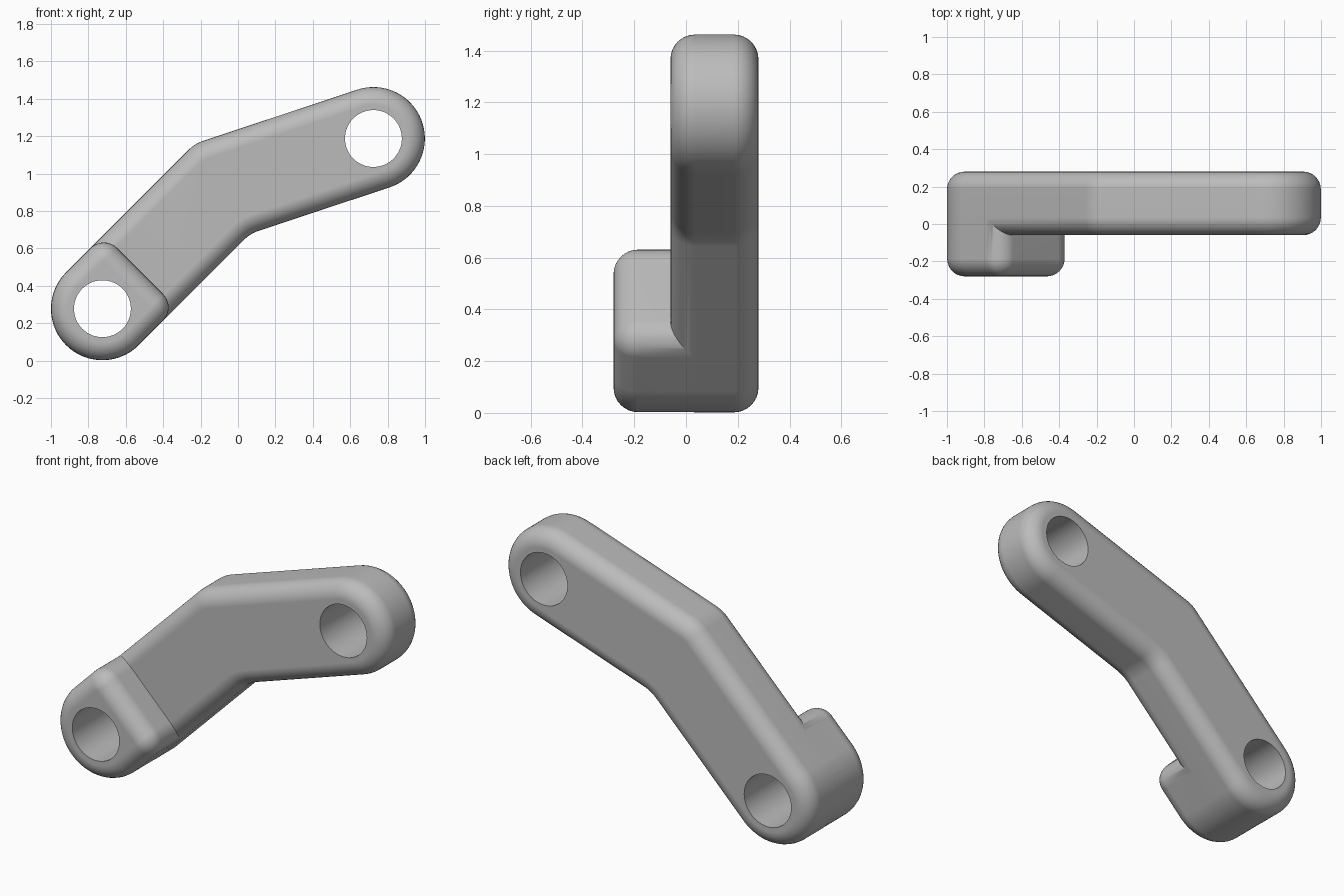
import bpy, bmesh
from math import sin, cos, pi, radians, atan2
from mathutils import Vector

cube = bpy.data.objects.get("Cube")
if cube:
    bpy.data.objects.remove(cube)

R, HOLE, BEVEL = 0.275, 0.152, 0.095
LOW, BEND, HIGH = Vector((-0.725, 0.277)), Vector((-0.083, 0.919)), Vector((0.724, 1.187))

grey = bpy.data.materials.new("light grey")
grey.use_nodes = True
color = (0.5, 0.5, 0.5, 1)
grey.diffuse_color = color
grey.node_tree.nodes["Principled BSDF"].inputs["Base Color"].default_value = color


def direction(angle):
    return Vector((cos(angle), sin(angle)))


def arc(center, radius, start, end, steps):
    return [center + direction(start + (end - start) * i / steps) * radius
            for i in range(steps + 1)]


A1 = atan2(*(BEND - LOW).yx)
A2 = atan2(*(HIGH - BEND).yx)


def arm_outline(inset):
    """Bent bar with round ends and a softened elbow."""
    r, mid = 0.2, direction((A1 + A2) / 2 + pi / 2)
    miter = cos((A1 - A2) / 2)
    outer = BEND + mid * (R - r) / miter
    inner = BEND - mid * (R + r) / miter
    q = pi / 2
    return (arc(LOW, R - inset, A1 + 3 * q, A1 + q, 48)
            + arc(outer, r - inset, A1 + q, A2 + q, 8)
            + arc(HIGH, R - inset, A2 + q, A2 - q, 48)
            + arc(inner, r + inset, A2 + q, A1 + q, 8))


def foot_outline(inset):
    """Round end with a square, softened opposite end."""
    r, q, size = 0.1, pi / 2, R - 0.0008
    along, side = direction(A1), direction(A1 + q)
    tip = LOW + along * (0.285 - r)
    return (arc(LOW, size - inset, A1 + 3 * q, A1 + q, 48)
            + arc(tip + side * (size - r), r - inset, A1 + q, A1, 10)
            + arc(tip - side * (size - r), r - inset, A1, A1 - q, 10))


def slab(name, outline, front, back, round_back):
    """Extrude an outline along y, with rounded rims."""
    steps = 8
    rims = [(BEVEL * (1 - cos(t)), front + BEVEL * (1 - sin(t)))
            for t in (pi / 2 * (steps - i) / steps for i in range(steps + 1))]
    # the front rim runs from the inset face out to the full side
    if round_back:
        rims += [(i, front + back - y) for i, y in reversed(rims)]
    else:
        rims.append((0, back))
    bm = bmesh.new()
    rings = [[bm.verts.new((p.x, y, p.y)) for p in outline(i)] for i, y in rims]
    for a, b in zip(rings, rings[1:]):
        for i in range(len(a)):
            j = (i + 1) % len(a)
            bm.faces.new((a[i], a[j], b[j], b[i]))
    bm.faces.new(rings[0])
    bm.faces.new(rings[-1])
    bmesh.ops.recalc_face_normals(bm, faces=bm.faces)
    mesh = bpy.data.meshes.new(name)
    bm.to_mesh(mesh)
    bm.free()
    mesh.materials.append(grey)
    obj = bpy.data.objects.new(name, mesh)
    bpy.context.collection.objects.link(obj)
    return obj


def combine(obj, other, operation):
    mod = obj.modifiers.new(operation.lower(), "BOOLEAN")
    mod.operation, mod.solver, mod.object = operation, "EXACT", other
    bpy.context.view_layer.objects.active = obj
    bpy.ops.object.modifier_apply(modifier=mod.name)
    bpy.data.objects.remove(other)


# Arm and offset foot joined into one body
arm = slab("link_arm", arm_outline, -0.06, 0.28, True)
foot = slab("foot", foot_outline, -0.28, 0.1, False)
combine(arm, foot, "UNION")

# Pin holes through both ends
for center in (LOW, HIGH):
    bpy.ops.mesh.primitive_cylinder_add(vertices=64, radius=HOLE, depth=2,
                                        location=(center.x, 0, center.y),
                                        rotation=(radians(90), 0, 0))
    cutter = bpy.context.object
    cutter.hide_render = True
    cutter.data.materials.append(grey)
    combine(arm, cutter, "DIFFERENCE")

# Smooth rims with clean flat faces
bpy.ops.object.select_all(action="DESELECT")
arm.select_set(True)
bpy.context.view_layer.objects.active = arm
bpy.ops.object.shade_smooth_by_angle(angle=radians(30))
weighted = arm.modifiers.new("weighted_normals", "WEIGHTED_NORMAL")
weighted.keep_sharp = True
